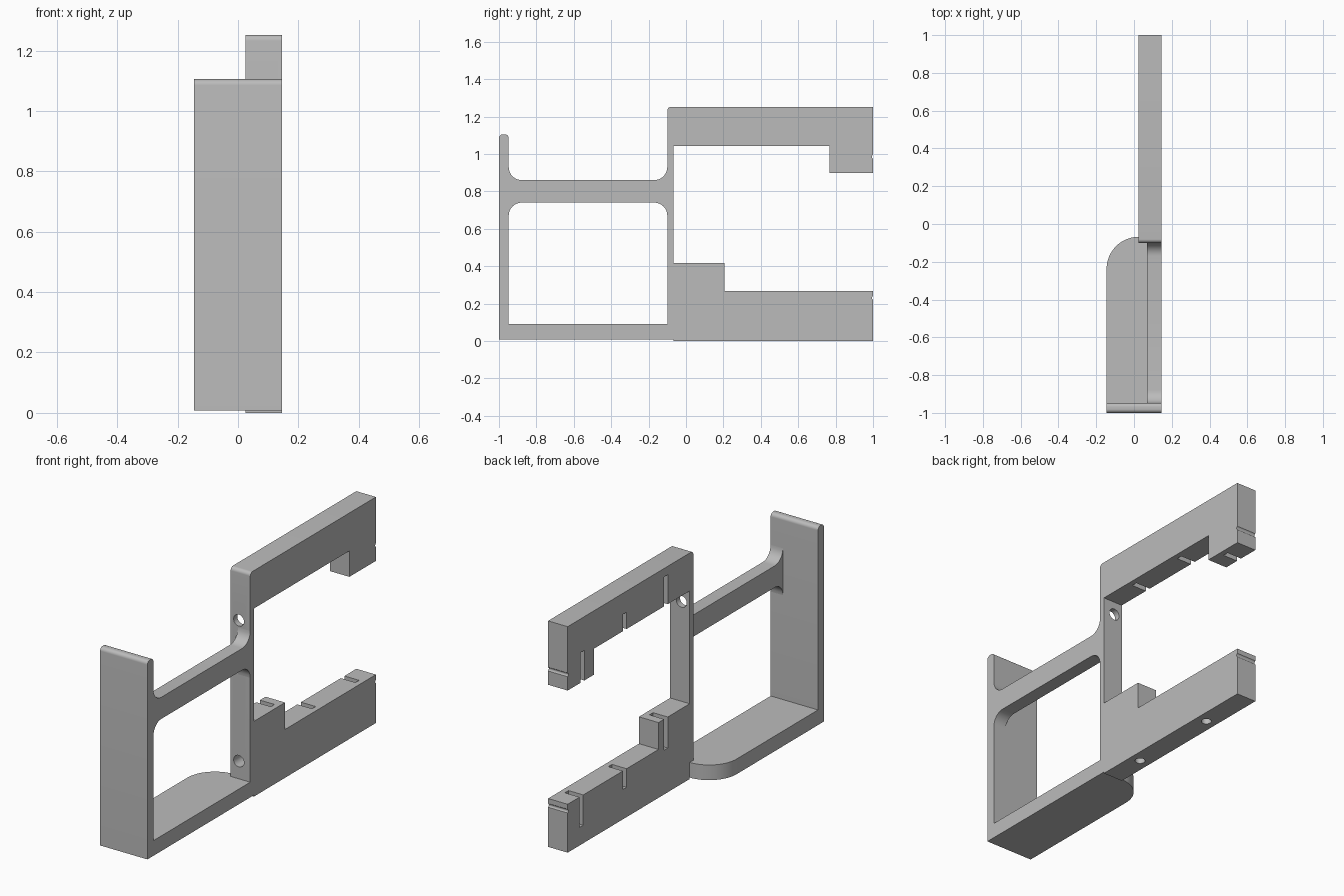
import bpy, bmesh
from math import cos, sin, radians
from mathutils import Matrix, Vector

cube = bpy.data.objects.get("Cube")
if cube:
    bpy.data.objects.remove(cube, do_unlink=True)

grey = bpy.data.materials.new("plain grey")
grey.use_nodes = True
grey.diffuse_color = (0.5, 0.5, 0.5, 1)
grey.node_tree.nodes["Principled BSDF"].inputs["Base Color"].default_value = (0.5, 0.5, 0.5, 1)


def arc(cx, cy, r, start, end, steps=8):
    angles = [radians(start + (end - start) * i / steps) for i in range(steps + 1)]
    return [(cx + r * cos(a), cy + r * sin(a)) for a in angles]


def make_object(name, bm):
    bmesh.ops.recalc_face_normals(bm, faces=bm.faces)
    mesh = bpy.data.meshes.new(name)
    bm.to_mesh(mesh)
    bm.free()
    mesh.materials.append(grey)
    obj = bpy.data.objects.new(name, mesh)
    bpy.context.collection.objects.link(obj)
    return obj


def prism(name, outline, axis, low, high):
    """Extrude an outline: (y, z) points along X, or (x, y) points along Z."""
    bm = bmesh.new()
    place = (lambda a, b: (low, a, b)) if axis == "X" else (lambda a, b: (a, b, low))
    face = bm.faces.new([bm.verts.new(place(a, b)) for a, b in outline])
    new = bmesh.ops.extrude_face_region(bm, geom=[face])["geom"]
    step = Vector((high - low, 0, 0)) if axis == "X" else Vector((0, 0, high - low))
    bmesh.ops.translate(bm, vec=step, verts=[g for g in new if isinstance(g, bmesh.types.BMVert)])
    return make_object(name, bm)


def add_box(bm, low, high):
    low, high = Vector(low), Vector(high)
    size = Matrix.Diagonal((high - low).to_4d())
    size[3][3] = 1
    bmesh.ops.create_cube(bm, size=1, matrix=Matrix.Translation((low + high) / 2) @ size)


def add_rod(bm, centre, radius, length, axis):
    turn = {"X": Matrix.Rotation(radians(90), 4, "Y"),
            "Y": Matrix.Rotation(radians(90), 4, "X"),
            "Z": Matrix.Identity(4)}[axis]
    bmesh.ops.create_cone(bm, cap_ends=True, segments=24, radius1=radius, radius2=radius,
                          depth=length, matrix=Matrix.Translation(centre) @ turn)


SIDE, INNER = 0.145, 0.025      # outer side and inner face of the arms
FRONT, WALL = -1.0, -0.948      # front plate
POST, BACK = -0.1, -0.068       # upright post
FLOOR = 0.008

# Front plate with rounded top edge
r = 0.02
front_plate = prism("front_plate",
                    [(FRONT, FLOOR), (WALL, FLOOR)]
                    + arc(WALL - r, 1.105 - r, r, 0, 90)
                    + arc(FRONT + r, 1.105 - r, r, 90, 180),
                    "X", -SIDE, SIDE)

# Base plate with one large rounded corner, fitted around the post
r = SIDE + INNER
base_plate = prism("base_plate",
                   [(-SIDE, WALL), (SIDE, WALL), (SIDE, POST), (INNER, POST)]
                   + arc(INNER, BACK - r, r, 90, 180, 20),
                   "Z", FLOOR, 0.092)

# Crossbar flaring into the plate and the post
r = 0.07
y0, y1, z0, z1 = WALL + r, POST - r, 0.74 - r, 0.86 + r
crossbar = prism("crossbar",
                 arc(y0, z0, r, 180, 90) + arc(y1, z0, r, 90, 0)
                 + arc(y1, z1, r, 0, -90) + arc(y0, z1, r, -90, -180),
                 "X", 0.07, SIDE)

# Post with upper hooked arm and lower stepped arm
r = 0.02
holder = prism("post_and_arms",
               [(POST, FLOOR), (BACK, FLOOR), (BACK, 0), (1, 0), (1, 0.268), (0.205, 0.268),
                (0.205, 0.417), (BACK, 0.417), (BACK, 1.042), (0.768, 1.042), (0.768, 0.898),
                (1, 0.898), (1, 1.252)] + arc(POST + r, 1.252 - r, r, 90, 180),
               "X", INNER, SIDE)

# Cutters: slots opening on the inner side, screw holes, end grooves
bm = bmesh.new()
for y, bottom, top in [(0.88, 0.1, 0.3), (0.5, 0.165, 0.3), (0.14, 0.245, 0.45),
                       (0.87, 0.87, 1.065), (0.5, 1.01, 1.135), (0.14, 1.01, 1.205)]:
    add_box(bm, (0, y - 0.016, bottom), (0.115, y + 0.016, top))
for z in (0.19, 0.97):
    add_rod(bm, (0.075, -0.07, z), 0.032, 0.2, "Y")
for y in (0.15, 0.68):
    add_rod(bm, (0.085, y, 0), 0.026, 0.2, "Z")
for z in (0.23, 0.985):
    add_rod(bm, (0.085, 1.006, z), 0.012, 0.4, "X")
cutter = make_object("cutter", bm)
cutter.hide_render = True

cut = holder.modifiers.new("cuts", "BOOLEAN")
cut.operation, cut.solver, cut.object = "DIFFERENCE", "EXACT", cutter
graph = bpy.context.evaluated_depsgraph_get()
cut_mesh = bpy.data.meshes.new_from_object(holder.evaluated_get(graph))
holder.modifiers.clear()
holder.data = cut_mesh
bpy.data.objects.remove(cutter, do_unlink=True)

# Smooth the curves, keep the corners crisp
bpy.ops.object.select_all(action="DESELECT")
for obj in (front_plate, base_plate, crossbar, holder):
    obj.select_set(True)
bpy.context.view_layer.objects.active = holder
bpy.ops.object.shade_smooth_by_angle(angle=radians(30))
